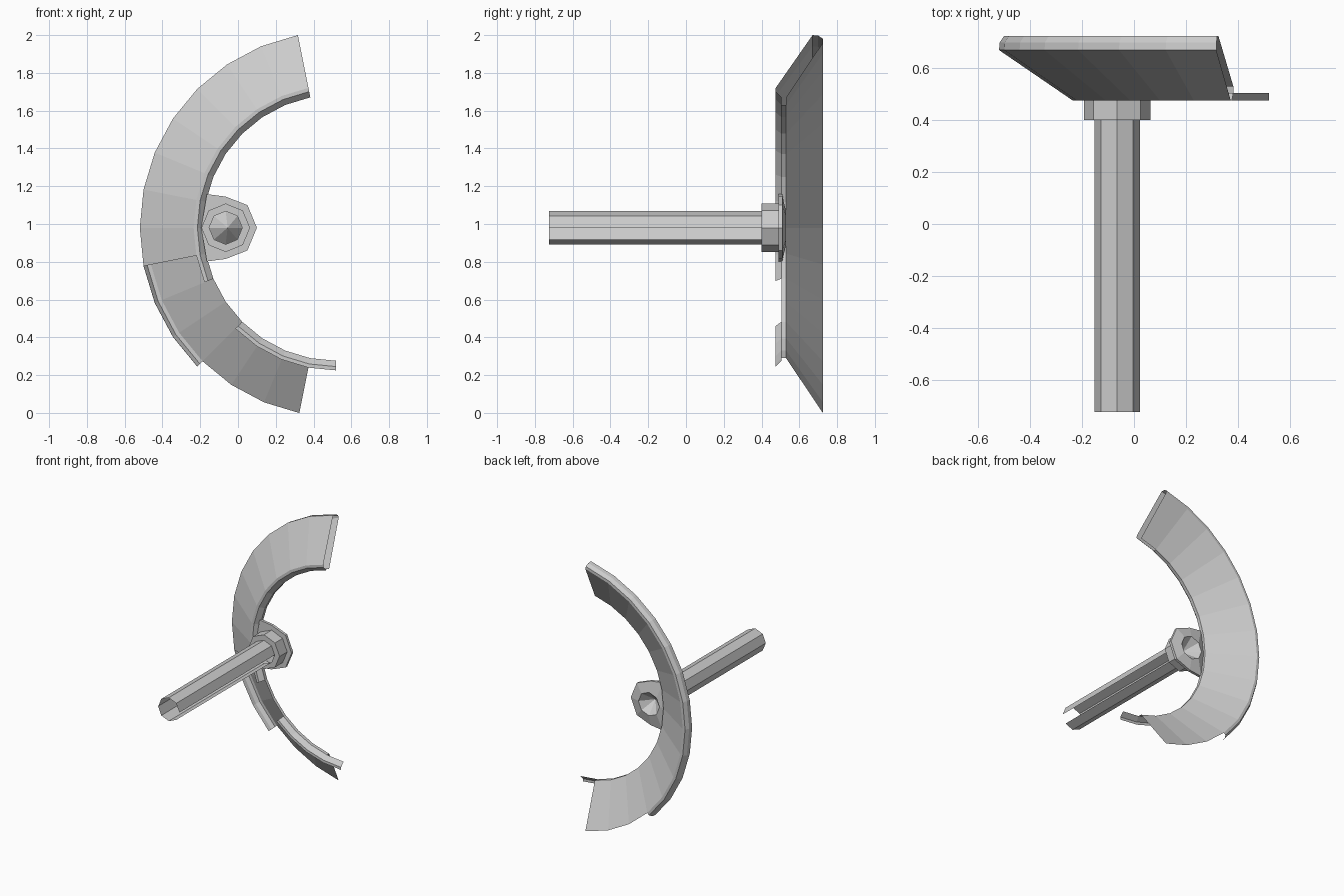
import bpy, bmesh, math

if "Cube" in bpy.data.objects:
    bpy.data.objects.remove(bpy.data.objects["Cube"])

STEP = math.radians(11.25)      # the dish is cut from a 32-sided ring
RX, RZ = 0.52, 0.98             # ring centre
PX, PZ = -0.065, 0.98           # pole centre


def finish(name, bm):
    bmesh.ops.remove_doubles(bm, verts=bm.verts, dist=0.0005)
    mesh = bpy.data.meshes.new(name)
    bm.to_mesh(mesh)
    bm.free()
    obj = bpy.data.objects.new(name, mesh)
    bpy.context.collection.objects.link(obj)
    return obj


def arc_band(name, pieces):
    """Sweep (radius, y) profiles around the ring between two step numbers."""
    bm = bmesh.new()
    for profile, first, last in pieces:
        rows = []
        for i in range(first, last + 1):
            c, s = math.cos(i * STEP), math.sin(i * STEP)
            rows.append([bm.verts.new((RX - r * c, y, RZ + r * s)) for r, y in profile])
        for p, q in zip(rows, rows[1:]):
            for j in range(len(profile) - 1):
                bm.faces.new((p[j], q[j], q[j + 1], p[j + 1]))
    return finish(name, bm)


def ring(bm, r, y):
    return [bm.verts.new((PX + r * math.cos(k * math.pi / 4), y,
                          PZ + r * math.sin(k * math.pi / 4))) for k in range(8)]


def outline(bm, pts, y):
    return [bm.verts.new((PX + x, y, PZ + z)) for x, z in pts]


def bridge(bm, a, b, skip=()):
    for k in range(8):
        if k not in skip:
            n = (k + 1) % 8
            bm.faces.new((a[k], b[k], b[n], a[n]))


# Curved plate: front only on the upper part, back along the whole arc
arc_band("plate_front", [([(0.755, 0.475), (1.04, 0.67)], -1, 7)])
arc_band("plate_back", [([(1.0, 0.725), (0.704, 0.53)], -7, 7)])

# Outer rim
arc_band("outer_rim", [([(1.04, 0.67), (1.037, 0.70), (1.02, 0.725), (1.0, 0.725)], -4, 7),
                       ([(1.02, 0.725), (1.0, 0.725)], -7, -4)][:1])

# Inner lip, broken below the hub and running on past the plate at the bottom
front_lip = [(0.704, 0.505), (0.735, 0.475), (0.755, 0.475)]
arc_band("inner_lip", [(front_lip, -2, 7),
                       (front_lip, -8, -4),
                       ([(0.704, 0.53), (0.704, 0.505)], -7, 6)])

# Pole: eight-sided open tube with one side missing
bm = bmesh.new()
bridge(bm, ring(bm, 0.0875, -0.725), ring(bm, 0.0875, 0.40), skip=(7,))
finish("pole", bm)

# Hub: collar, flange reaching to the lip, and a hollow back
bm = bmesh.new()
flange = [(0.165, 0), (0.115, 0.12), (0, 0.165), (-0.1, 0.178),
          (-0.13, 0), (-0.1, -0.178), (0, -0.165), (0.115, -0.12)]
loops = [ring(bm, 0.0875, 0.40), ring(bm, 0.1285, 0.40), ring(bm, 0.1285, 0.49),
         outline(bm, flange, 0.49), outline(bm, flange, 0.51),
         ring(bm, 0.0875, 0.53)]
for a, b in zip(loops, loops[1:]):
    bridge(bm, a, b)
tip = bm.verts.new((PX + 0.01, 0.44, PZ))
for k in range(8):
    bm.faces.new((loops[-1][k], tip, loops[-1][(k + 1) % 8]))
finish("hub", bm)
